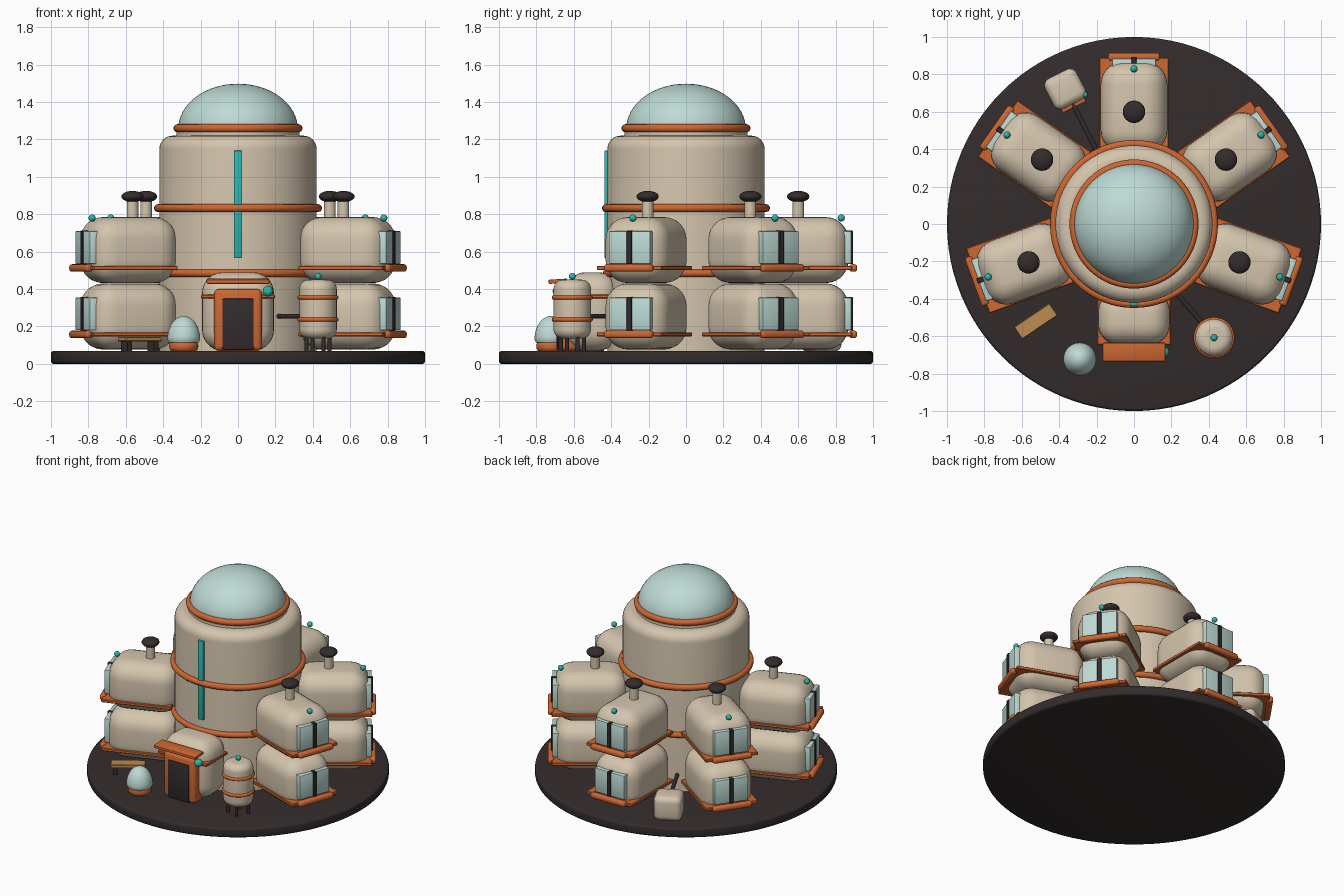
import bpy, bmesh, math
from mathutils import Matrix, Vector

if "Cube" in bpy.data.objects:
    bpy.data.objects.remove(bpy.data.objects["Cube"])


def material(name, rgb):
    m = bpy.data.materials.new(name)
    m.diffuse_color = (*rgb, 1)
    m.use_nodes = True
    m.node_tree.nodes["Principled BSDF"].inputs["Base Color"].default_value = m.diffuse_color
    return m


CREAM = material("cream shell", (0.66, 0.56, 0.42))
GLASS = material("pale glass", (0.51, 0.70, 0.66))
ORANGE = material("orange trim", (0.62, 0.135, 0.032))
DARK = material("dark metal", (0.034, 0.025, 0.026))
TEAL = material("teal light", (0.026, 0.47, 0.42))
WOOD = material("wood", (0.51, 0.26, 0.08))
I = Matrix.Identity(4)


def finish(name, bm, mat, frame=I):
    bmesh.ops.recalc_face_normals(bm, faces=bm.faces)
    me = bpy.data.meshes.new(name)
    bm.to_mesh(me)
    bm.free()
    me.transform(frame)
    me.materials.append(mat)
    ob = bpy.data.objects.new(name, me)
    bpy.context.collection.objects.link(ob)
    bpy.ops.object.select_all(action='DESELECT')
    ob.select_set(True)
    bpy.context.view_layer.objects.active = ob
    bpy.ops.object.shade_smooth_by_angle(angle=math.radians(35))
    return ob


def box(name, lo, hi, mat, bevel=0.0, seg=2, frame=I):
    lo, hi = Vector(lo), Vector(hi)
    bm = bmesh.new()
    bmesh.ops.create_cube(bm, size=1, matrix=Matrix.Translation((lo + hi) / 2)
                          @ Matrix.Diagonal((*(hi - lo), 1)))
    if bevel:
        bmesh.ops.bevel(bm, geom=bm.edges[:], offset=bevel, segments=seg,
                        profile=0.5, affect='EDGES')
    return finish(name, bm, mat, frame)


def lathe(name, profile, mat, frame=I, steps=48):
    bm = bmesh.new()
    vs = [bm.verts.new((r, 0, z)) for r, z in profile]
    es = [bm.edges.new(p) for p in zip(vs, vs[1:])]
    bmesh.ops.spin(bm, geom=vs + es, cent=(0, 0, 0), axis=(0, 0, 1),
                   angle=2 * math.pi, steps=steps)
    bmesh.ops.remove_doubles(bm, verts=bm.verts, dist=1e-5)
    return finish(name, bm, mat, frame)


def arc(cx, cz, rx, rz, a0, a1, n=8):
    return [(cx + rx * math.cos(math.radians(a0 + (a1 - a0) * i / n)),
             cz + rz * math.sin(math.radians(a0 + (a1 - a0) * i / n))) for i in range(n + 1)]


def ring(name, r, t, z, mat, frame=I, steps=64):
    return lathe(name, arc(r, z, t, t, 0, 360, 12), mat, frame, steps)


def ball(name, pos, r, mat, rz=None, frame=I):
    prof = [(abs(x), z) for x, z in arc(0, 0, r, rz or r, -90, 90, 12)]
    return lathe(name, prof, mat, frame @ Matrix.Translation(pos), 24)


def rod(name, a, b, r, mat, frame=I):
    a, b = Vector(a), Vector(b)
    d = b - a
    bm = bmesh.new()
    rot = d.to_track_quat('Z', 'Y').to_matrix().to_4x4()
    bmesh.ops.create_cone(bm, cap_ends=True, segments=20, radius1=r, radius2=r, depth=d.length,
                          matrix=Matrix.Translation((a + b) / 2) @ rot)
    return finish(name, bm, mat, frame)


def turn(deg):
    return Matrix.Rotation(math.radians(deg), 4, 'Z')


# ground disc
lathe("base_disc", [(0, 0)] + arc(0.985, 0.015, 0.015, 0.015, -90, 0, 3)
      + arc(0.985, 0.055, 0.015, 0.015, 0, 90, 3) + [(0, 0.07)], DARK, steps=96)

# central tower, trim rings and dome
lathe("tower", [(0, 0.06), (0.42, 0.06)] + arc(0.35, 1.15, 0.07, 0.07, 0, 90)
      + [(0.33, 1.22), (0.33, 1.26), (0, 1.26)], CREAM, steps=80)
ring("tower_ring_low", 0.425, 0.02, 0.485, ORANGE)
ring("tower_ring_high", 0.428, 0.021, 0.833, ORANGE)
ring("dome_collar", 0.323, 0.022, 1.26, ORANGE)
lathe("dome", [(max(x, 0), z) for x, z in arc(0, 1.255, 0.32, 0.243, 0, 90, 16)], GLASS, steps=64)
box("light_strip", (-0.022, -0.436, 0.565), (0.022, -0.41, 1.14), TEAL, 0.004)

# five stacks of two living pods; local +x points outward
for n, ang in enumerate((-20, 35, 90, 145, 200)):
    for level, z in enumerate((0.255, 0.61)):
        f = turn(ang) @ Matrix.Translation((0, 0, z))
        tag = f"_{n}_{level}"
        box("pod" + tag, (0.38, -0.178, -0.178), (0.868, 0.178, 0.175), CREAM, 0.12, 7, f)
        box("pod_deck" + tag, (0.41, -0.185, -0.108), (0.89, 0.185, -0.086), ORANGE, 0.004, 1, f)
        box("deck_lip" + tag, (0.872, -0.138, -0.117), (0.915, 0.138, -0.077), ORANGE, 0.015, 3, f)
        box("window" + tag, (0.835, -0.118, -0.075), (0.885, 0.118, 0.1), GLASS, 0.006, 2, f)
        box("window_bar" + tag, (0.85, -0.015, -0.077), (0.893, 0.015, 0.102), DARK, 0.003, 1, f)
    rod(f"chimney_{n}", (0.6, 0, 0.15), (0.6, 0, 0.27), 0.031, CREAM, f)
    ball(f"chimney_cap_{n}", (0.6, 0, 0.285), 0.06, DARK, 0.03, f)
    ball(f"pod_beacon_{n}", (0.83, 0, 0.17), 0.019, TEAL, None, f)

# entrance
box("entrance_pod", (-0.192, -0.645, 0.07), (0.192, -0.36, 0.49), CREAM, 0.11, 7)
box("entrance_band", (-0.197, -0.645, 0.35), (0.197, -0.40, 0.37), ORANGE, 0.004, 1)
box("door_frame", (-0.128, -0.685, 0.07), (0.128, -0.58, 0.40), ORANGE, 0.025, 3)
box("door", (-0.085, -0.692, 0.075), (0.085, -0.67, 0.35), DARK, 0.01, 2)
box("awning", (-0.168, -0.05, -0.011), (0.168, 0.05, 0.011), ORANGE, 0.006, 2,
    Matrix.Translation((0, -0.685, 0.442)) @ Matrix.Rotation(math.radians(4), 4, 'X'))
ball("door_lamp", (0.16, -0.685, 0.388), 0.028, TEAL)

# water tank with legs, bands and pipe
T = Matrix.Translation((0.428, -0.608, 0))
lathe("tank", [(0, 0.135)] + arc(0.05, 0.185, 0.05, 0.05, -90, 0) + arc(0.05, 0.4, 0.05, 0.05, 0, 90)
      + [(0, 0.45)], CREAM, T)
for k, z in enumerate((0.237, 0.355)):
    ring(f"tank_band_{k}", 0.098, 0.012, z, ORANGE, T, 40)
for k in range(4):
    a = math.radians(25 + 90 * k)
    x, y = 0.068 * math.cos(a), 0.068 * math.sin(a)
    rod(f"tank_leg_{k}", (x, y, 0.06), (x, y, 0.17), 0.011, DARK, T)
ball("tank_beacon", (0, 0, 0.468), 0.018, TEAL, None, T)
rod("tank_pipe", (0.21, -0.35, 0.255), (0.40, -0.57, 0.255), 0.013, DARK)

# supply box behind, with pipe
f = turn(117)
box("supply_box", (0.72, -0.095, 0.065), (0.9, 0.095, 0.24), CREAM, 0.04, 4, f)
box("supply_box_trim", (0.7, -0.07, 0.09), (0.73, 0.07, 0.2), ORANGE, 0.006, 2, f)
ball("supply_beacon", (0.735, -0.08, 0.215), 0.015, TEAL, None, f)
rod("supply_pipe", (0.4, 0, 0.19), (0.74, 0, 0.19), 0.013, DARK, f)

# glass planter
P = Matrix.Translation((-0.29, -0.722, 0))
lathe("planter_base", [(0, 0.065), (0.065, 0.065)] + arc(0.06, 0.095, 0.018, 0.028, -80, 90)
      + [(0, 0.123)], ORANGE, P)
lathe("planter_dome", [(0, 0.115), (0.08, 0.115)]
      + [(max(x, 0), z) for x, z in arc(0, 0.13, 0.088, 0.126, 0, 90, 12)], GLASS, P)

# bench
B = Matrix.Translation((-0.525, -0.52, 0)) @ turn(34)
box("bench_seat", (-0.115, -0.04, 0.12), (0.115, 0.04, 0.145), WOOD, 0.004, 1, B)
for s in (-1, 1):
    box(f"bench_leg_{s}", (s * 0.085 - 0.015, -0.03, 0.06), (s * 0.085 + 0.015, 0.03, 0.122), DARK, 0, 1, B)
